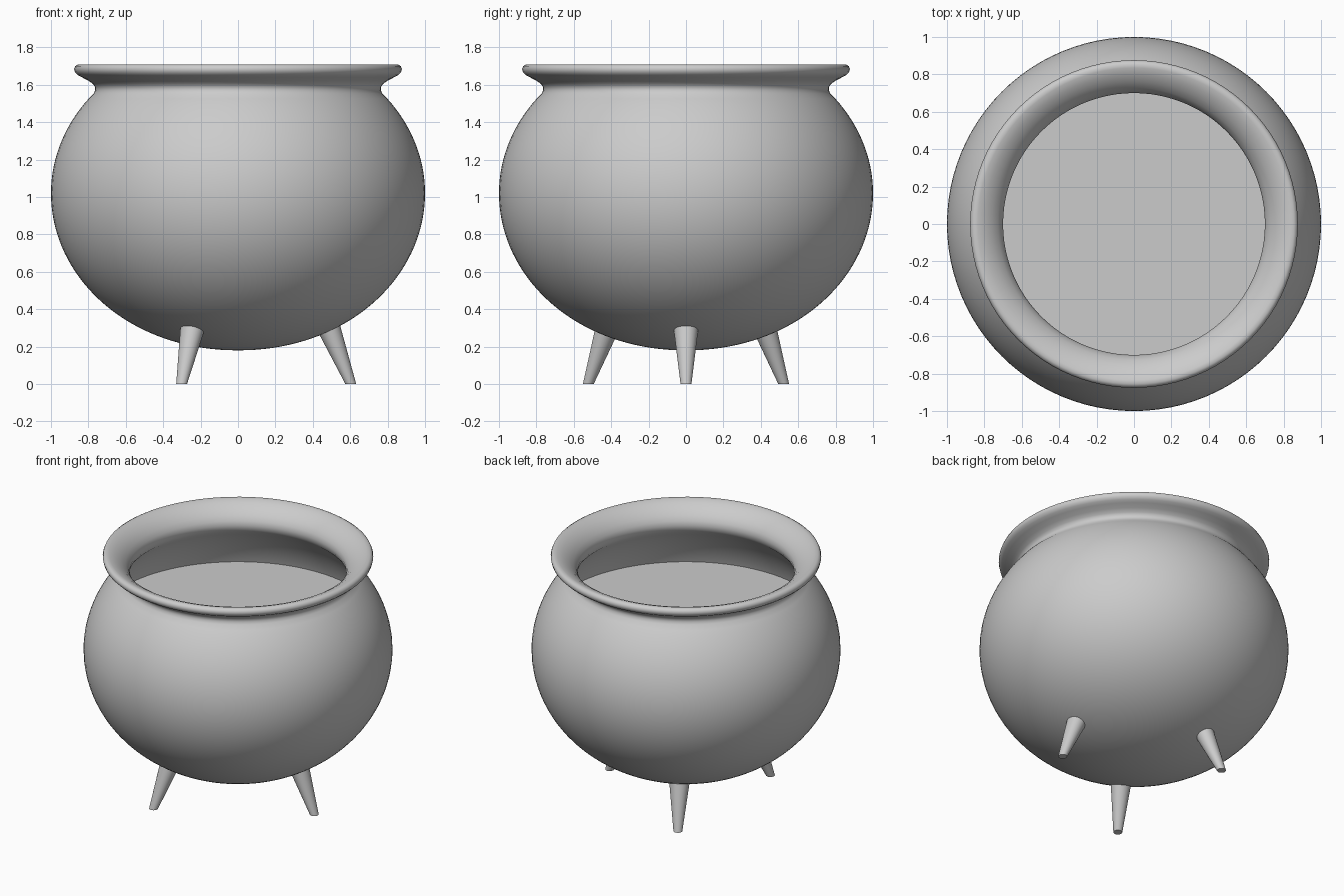
import bpy, bmesh
from math import sin, cos, pi, radians, tau

if "Cube" in bpy.data.objects:
    bpy.data.objects.remove(bpy.data.objects["Cube"])

SEG = 96
ZC = 1.02  # height of the widest part


def finish(bm, name):
    bmesh.ops.remove_doubles(bm, verts=bm.verts, dist=1e-4)
    bmesh.ops.recalc_face_normals(bm, faces=bm.faces)
    mesh = bpy.data.meshes.new(name)
    bm.to_mesh(mesh)
    bm.free()
    ob = bpy.data.objects.new(name, mesh)
    bpy.context.collection.objects.link(ob)
    bpy.ops.object.select_all(action='DESELECT')
    bpy.context.view_layer.objects.active = ob
    ob.select_set(True)
    bpy.ops.object.shade_smooth_by_angle(angle=radians(40))
    return ob


def lathe(name, profile):
    bm = bmesh.new()
    vs = [bm.verts.new((r, 0, z)) for r, z in profile]
    es = [bm.edges.new(p) for p in zip(vs, vs[1:])]
    bmesh.ops.spin(bm, geom=vs + es, cent=(0, 0, 0), axis=(0, 0, 1),
                   angle=tau, steps=SEG, use_duplicate=False)
    return finish(bm, name)


def bowl(a, b_low, b_high, z_end, n=36):
    """Quarter-plane oval from the bottom pole up to z_end."""
    pts = []
    for i in range(n * 2):
        t = -pi / 2 + pi * i / (2 * n)
        z = ZC + (b_low if t < 0 else b_high) * sin(t)
        if z > z_end:
            break
        pts.append((a * max(cos(t), 0) ** 0.97, z))
    pts[0] = (0, pts[0][1])
    return pts


# Pot: outer bowl, neck, flared lip, then the inner wall back down
outer = bowl(1.0, 0.84, 0.83, 1.53)
lip = [(0.772, 1.552), (0.764, 1.57), (0.764, 1.587), (0.775, 1.604),
       (0.80, 1.622), (0.835, 1.64), (0.857, 1.652), (0.872, 1.667),
       (0.876, 1.685), (0.870, 1.70), (0.855, 1.709), (0.835, 1.707),
       (0.80, 1.694), (0.76, 1.668), (0.728, 1.636), (0.708, 1.605),
       (0.70, 1.575), (0.705, 1.545), (0.72, 1.52)]
inner = bowl(0.94, 0.78, 0.77, 1.50)
lathe("pot", outer + lip + inner[::-1])

# Flat surface of the contents
bm = bmesh.new()
bmesh.ops.create_circle(bm, cap_ends=True, segments=SEG, radius=0.912)
bmesh.ops.translate(bm, verts=bm.verts, vec=(0, 0, 1.22))
finish(bm, "contents_surface")

# Three splayed, tapered legs with feet cut level with the ground
LEG_H = 0.31
for k in range(3):
    bm = bmesh.new()
    bmesh.ops.create_cone(bm, cap_ends=True, segments=32,
                          radius1=0.029, radius2=0.068, depth=LEG_H)
    for v in bm.verts:
        v.co.z += LEG_H / 2
        v.co.x += 0.603 - 0.40 * v.co.z
    leg = finish(bm, f"leg_{k + 1}")
    leg.rotation_euler.z = k * tau / 3
